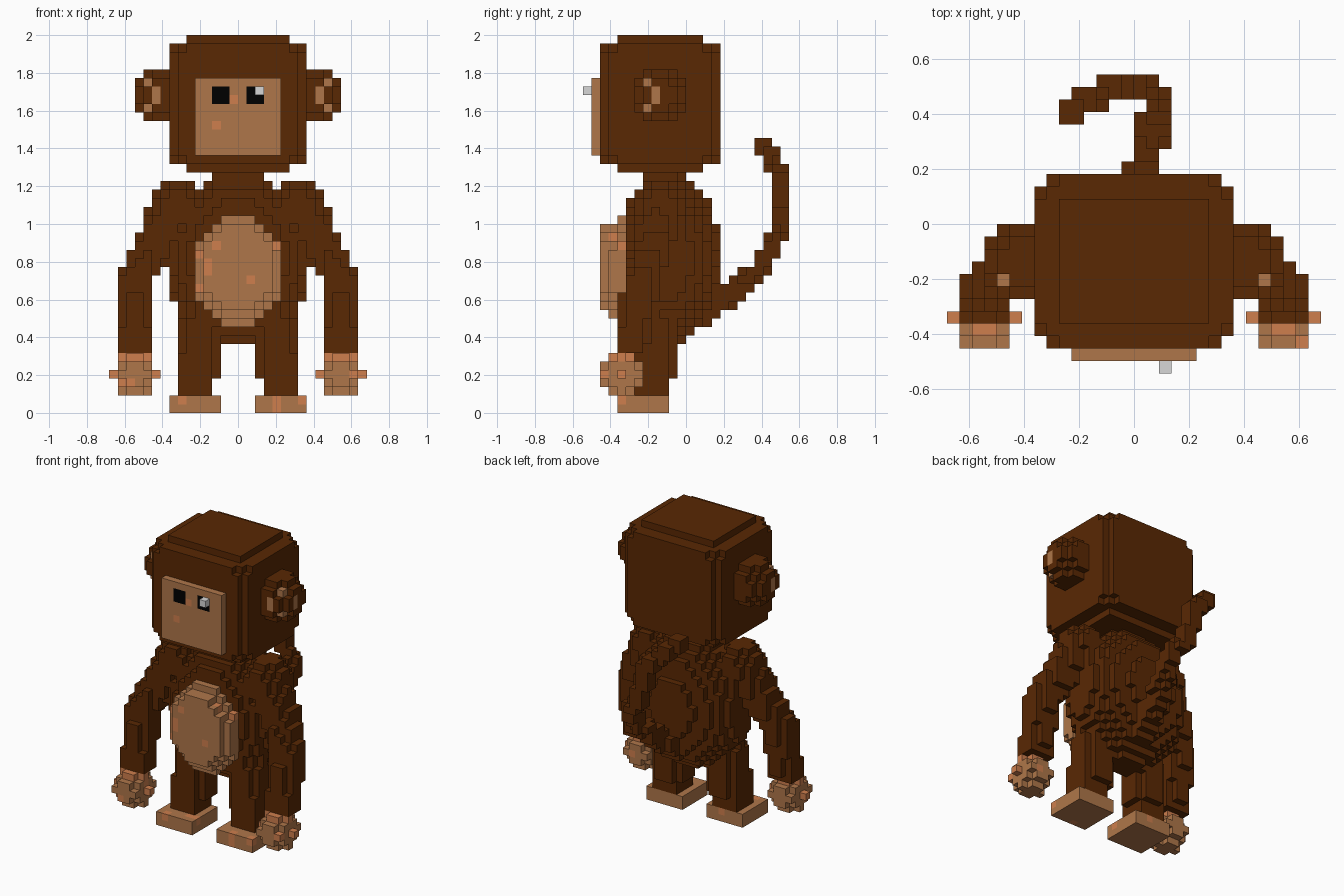
import bpy, bmesh, random
from mathutils import Vector
from mathutils.geometry import intersect_point_line

random.seed(4)
if "Cube" in bpy.data.objects:
    bpy.data.objects.remove(bpy.data.objects["Cube"])

UNIT = 1 / 22  # edge of one block
COLOURS = {
    "brown_fur": (0.1, 0.021, 0.001),
    "tan_skin": (0.43, 0.183, 0.068),
    "flushed_skin": (0.62, 0.21, 0.075),
    "eye_black": (0.0, 0.0, 0.0),
    "eye_glint": (0.68, 0.68, 0.68),
}
BROWN, TAN, FLUSH, BLACK, GLINT = range(5)
materials = []
for name, rgb in COLOURS.items():
    m = bpy.data.materials.new(name)
    m.use_nodes = True
    m.diffuse_color = (*rgb, 1)
    bsdf = m.node_tree.nodes["Principled BSDF"]
    bsdf.inputs["Base Color"].default_value = (*rgb, 1)
    bsdf.inputs["Roughness"].default_value = 0.9
    materials.append(m)

cells = {}  # block position -> (part, colour)


def fill(part, colour, inside, lo, hi):
    """Fill every block in the range whose centre passes the test."""
    for i in range(lo[0], hi[0]):
        for j in range(lo[1], hi[1]):
            for k in range(lo[2], hi[2]):
                if inside(Vector((i + 0.5, j + 0.5, k + 0.5))):
                    c = colour
                    if c == TAN and part != "face" and random.random() < 0.06:
                        c = FLUSH
                    cells[i, j, k] = (part, c)


def box(part, colour, lo, hi):
    fill(part, colour, lambda p: True, lo, hi)


def ellipsoid(part, colour, centre, radii):
    def inside(p):
        return sum(((p[a] - centre[a]) / radii[a]) ** 2 for a in range(3)) <= 1
    lo = [int(centre[a] - radii[a]) - 1 for a in range(3)]
    hi = [int(centre[a] + radii[a]) + 2 for a in range(3)]
    fill(part, colour, inside, lo, hi)


def tube(part, colour, path, floor=0):
    """Blocks along a path of (x, y, z, radius) points."""
    for a, b in zip(path, path[1:]):
        pa, pb = Vector(a[:3]), Vector(b[:3])

        def inside(p):
            t = intersect_point_line(p, pa, pb)[1]
            t = min(1, max(0, t))
            return (p - pa.lerp(pb, t)).length <= a[3] + (b[3] - a[3]) * t
        r = max(a[3], b[3]) + 1
        lo = [int(min(a[n], b[n]) - r) - 1 for n in range(3)]
        hi = [int(max(a[n], b[n]) + r) + 2 for n in range(3)]
        lo[2] = max(lo[2], floor)
        fill(part, colour, inside, lo, hi)


# Torso and neck
ellipsoid("torso", BROWN, (0, -2, 18), (8.45, 6.1, 10))
box("neck", BROWN, (-3, -5, 26), (3, -1, 28))

# Belly patch in stepped ovals, front layer smallest
for y, zc, rx, rz in ((-8, 16.5, 5.1, 6.6), (-9, 16.5, 4.9, 5.6),
                      (-10, 17, 4.2, 5.1)):
    fill("belly", TAN,
         lambda p: (p.x / rx) ** 2 + ((p.z - zc) / rz) ** 2 <= 1,
         (-6, y, 9), (6, y + 1, 24))

# Tail curling up and to one side
tube("tail", BROWN, [
    (0.5, 2, 11.5, 1.6), (1, 5.5, 14.2, 1.4), (1.6, 8.5, 16.6, 1.2),
    (2, 10, 19.3, 1.15), (0.2, 11, 22, 1.1), (-1.5, 11, 27.5, 1.1),
    (-4, 10, 30, 1.1), (-5, 9, 31, 1.1)])

# Limbs and ears, mirrored
for s, side in ((1, "left_"), (-1, "right_")):
    tube(side + "leg", BROWN, [(s * 4.5, -3.5, 10, 2.6),
                               (s * 4.5, -3.5, 5, 2.6)], floor=4)
    tube(side + "leg", BROWN, [(s * 5, -4, 6, 2.2),
                               (s * 5, -4, 2, 2.2)], floor=2)
    x0, x1 = sorted((s * 2, s * 8))
    box(side + "foot", TAN, (x0, -8, 0), (x1, -2, 2))
    tube(side + "arm", BROWN, [
        (s * 7, -3, 24, 3), (s * 9.7, -3.8, 20, 2.3),
        (s * 12, -5.2, 15.3, 2.1), (s * 12, -6.5, 8, 2.05)], floor=7)
    ellipsoid(side + "hand", TAN, (s * 12, -7.5, 4.5), (2.51,) * 3)
    # flushed fingertips and wrist
    for i, j, k in [c for c, v in cells.items() if v[0] == side + "hand"]:
        if abs(abs(i + 0.5) - 12) > 2 or k == 6:
            cells[i, j, k] = (side + "hand", FLUSH)
    ellipsoid(side + "ear", BROWN, (s * 9, -3, 37), (3, 3, 3))
    # inner ear rim, only where ear blocks already exist
    rim = Vector((s * 10.5, -4.5, 37))
    for c in [c for c, v in cells.items() if v[0] == side + "ear"]:
        if 1.2 < (Vector(c) + Vector((0.5,) * 3) - rim).length < 1.6:
            cells[c] = (side + "ear", TAN)

# Head: a block with stepped edges
box("head", BROWN, (-6, -8, 28), (6, 2, 44))
for inset, z0, z1 in ((0, 30, 42), (1, 29, 43)):
    box("head", BROWN, (-8, -9 + inset, z0), (8, 3 - inset, z1))
    box("head", BROWN, (-7 + inset, -10, z0), (7 - inset, 4, z1))
box("head", BROWN, (-7, -9, 29), (7, 3, 43))

# Face plate, freckles, eyes and glint
box("face", TAN, (-5, -11, 30), (5, -10, 39))
for x, z in ((-3, 33), (-1, 36)):
    box("face", FLUSH, (x, -11, z), (x + 1, -10, z + 1))
for x in (-3, 1):
    box("eyes", BLACK, (x, -11, 36), (x + 2, -10, 38))
box("eye_glint", GLINT, (2, -12, 37), (3, -11, 38))

# Turn the exposed block sides of each part into a mesh
DIRECTIONS = [(axis, sign) for axis in range(3) for sign in (0, 1)]
for part in sorted({v[0] for v in cells.values()}):
    bm = bmesh.new()
    for cell, (owner, colour) in cells.items():
        if owner != part:
            continue
        for axis, sign in DIRECTIONS:
            near = list(cell)
            near[axis] += 2 * sign - 1
            if tuple(near) in cells:
                continue
            corners = []
            for u, v in ((0, 0), (1, 0), (1, 1), (0, 1)):
                p = Vector(cell)
                p[axis] += sign
                p[(axis + 1) % 3] += u
                p[(axis + 2) % 3] += v
                corners.append(bm.verts.new(p * UNIT))
            face = bm.faces.new(corners if sign else corners[::-1])
            face.material_index = colour
    bmesh.ops.remove_doubles(bm, verts=bm.verts, dist=UNIT / 100)
    mesh = bpy.data.meshes.new(part)
    bm.to_mesh(mesh)
    bm.free()
    for m in materials:
        mesh.materials.append(m)
    bpy.context.collection.objects.link(bpy.data.objects.new(part, mesh))
